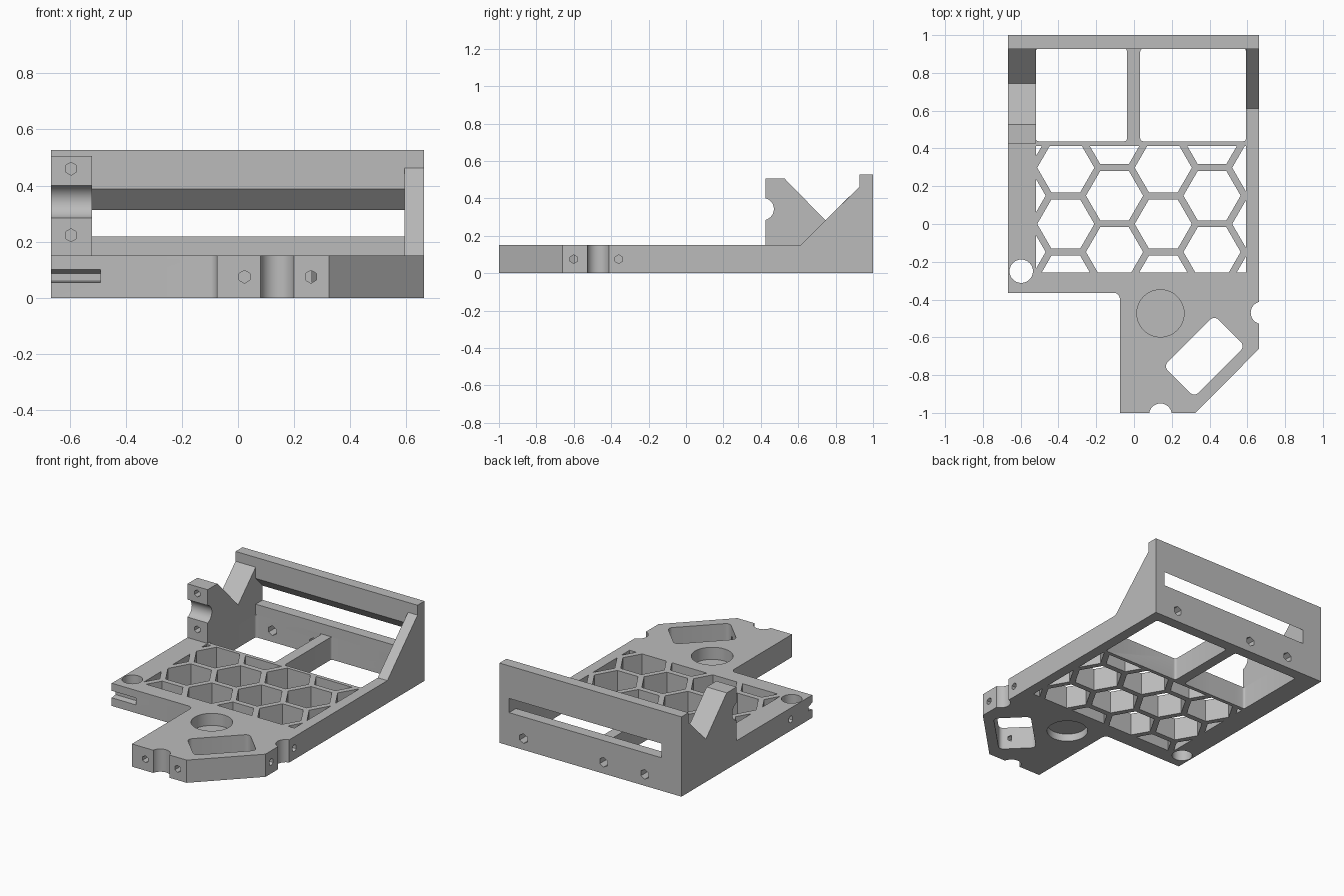
import bpy, bmesh, math
from mathutils import Vector

if "Cube" in bpy.data.objects:
    bpy.data.objects.remove(bpy.data.objects["Cube"], do_unlink=True)

grey = bpy.data.materials.new("plain grey")
grey.use_nodes = True
GREY = (0.5, 0.5, 0.5, 1)
grey.diffuse_color = GREY
grey.node_tree.nodes["Principled BSDF"].inputs["Base Color"].default_value = GREY

LEFT, RIGHT, THICK, MID = -0.667, 0.663, 0.15, 0.075


def add_prism(bm, pts, axis, a, b):
    """Extrude a 2D outline along an axis from a to b."""
    place = {"x": lambda p, t: (t, p[0], p[1]),
             "y": lambda p, t: (p[0], t, p[1]),
             "z": lambda p, t: (p[0], p[1], t)}[axis]
    low = [bm.verts.new(place(p, a)) for p in pts]
    high = [bm.verts.new(place(p, b)) for p in pts]
    bm.faces.new(low)
    bm.faces.new(high[::-1])
    n = len(pts)
    for i in range(n):
        j = (i + 1) % n
        bm.faces.new((low[i], high[i], high[j], low[j]))


def finish(bm, name):
    bmesh.ops.recalc_face_normals(bm, faces=bm.faces)
    mesh = bpy.data.meshes.new(name)
    bm.to_mesh(mesh)
    bm.free()
    mesh.materials.append(grey)
    obj = bpy.data.objects.new(name, mesh)
    bpy.context.collection.objects.link(obj)
    return obj


def prism(name, pts, axis, a, b):
    bm = bmesh.new()
    add_prism(bm, pts, axis, a, b)
    return finish(bm, name)


def ngon(cx, cy, r, n=32, turn=0.0):
    return [(cx + r * math.cos(turn + math.tau * i / n),
             cy + r * math.sin(turn + math.tau * i / n)) for i in range(n)]


def rounded(cx, cy, w, h, r, turn=0.0, steps=5):
    """Rounded rectangle outline, turned about its centre."""
    pts = []
    for k, (sx, sy) in enumerate(((1, 1), (-1, 1), (-1, -1), (1, -1))):
        for i in range(steps + 1):
            a = math.pi / 2 * (k + i / steps)
            x = sx * (w / 2 - r) + r * math.cos(a)
            y = sy * (h / 2 - r) + r * math.sin(a)
            pts.append((cx + x * math.cos(turn) - y * math.sin(turn),
                        cy + x * math.sin(turn) + y * math.cos(turn)))
    return pts


def cut(obj, *cutters):
    """Subtract the cutters, bake the result and drop the cutters."""
    for c in cutters:
        mod = obj.modifiers.new("cut", "BOOLEAN")
        mod.operation, mod.solver, mod.object = "DIFFERENCE", "EXACT", c
    deps = bpy.context.evaluated_depsgraph_get()
    deps.update()
    mesh = bpy.data.meshes.new_from_object(obj.evaluated_get(deps))
    obj.modifiers.clear()
    obj.data = mesh
    for c in cutters:
        bpy.data.objects.remove(c, do_unlink=True)


def screw(axis, u, v, a, b, r=0.023):
    return prism("screw_cutter", ngon(u, v, r, 6, math.pi / 2), axis, a, b)


# Base plate outline with a filleted inner corner and a chamfered nose
fr = 0.03
fillet = [(-0.075 - fr + fr * math.cos(a), -0.365 - fr + fr * math.sin(a))
          for a in (math.pi / 2 * (1 - i / 5) for i in range(6))]
outline = [(LEFT, 1), (LEFT, -0.365)] + fillet + [
    (-0.075, -1), (0.325, -1), (RIGHT, -0.66), (RIGHT, 1)]
plate = prism("base_plate", outline, "z", 0, THICK)

# Honeycomb cutter, trimmed to its rectangular field
X0, X1, Y0, Y1 = -0.52, 0.593, -0.258, 0.414
pitch, bar = 0.298, 0.036
step = pitch * math.sqrt(3) / 2
bm = bmesh.new()
for col in range(-2, 4):
    for row in range(-2, 3):
        cx = -0.103 + step * col
        cy = pitch * row + (0.15 if col % 2 == 0 else 0)
        add_prism(bm, ngon(cx, cy, (pitch - bar) / math.sqrt(3), 6), "z", -0.1, 0.3)
for co, no in (((X0, 0, 0), (-1, 0, 0)), ((X1, 0, 0), (1, 0, 0)),
               ((0, Y0, 0), (0, -1, 0)), ((0, Y1, 0), (0, 1, 0))):
    bmesh.ops.bisect_plane(bm, geom=bm.verts[:] + bm.edges[:] + bm.faces[:],
                           plane_co=Vector(co), plane_no=Vector(no), clear_outer=True)
    bmesh.ops.holes_fill(bm, edges=[e for e in bm.edges if e.is_boundary], sides=0)
honeycomb = finish(bm, "honeycomb_cutter")


def through(pts):
    return prism("through_cutter", pts, "z", -0.1, 0.3)


cutters = [honeycomb]
# Two rear windows either side of the rib
for a, b in ((X0, -0.037), (0.033, X1)):
    cutters.append(through(rounded((a + b) / 2, 0.683, b - a, 0.49, 0.015)))
# Slanted opening, corner hole and edge notches
cutters.append(through(rounded(0.372, -0.70, 0.38, 0.23, 0.03, math.pi / 4)))
cutters.append(through(ngon(-0.597, -0.25, 0.062)))
cutters.append(through(ngon(0.14, -1.01, 0.06)))
cutters.append(through(ngon(0.678, -0.47, 0.06)))
# Round pockets above and below a thin web
for a, b in ((-0.1, 0.05), (0.07, 0.3)):
    cutters.append(prism("pocket_cutter", ngon(0.14, -0.473, 0.125, 48), "z", a, b))
# Side groove at the front corner
groove = [(-0.4, 0.1), (-0.365, 0.1), (-0.325, 0.086), (-0.325, 0.06), (-0.365, 0.054), (-0.4, 0.054)]
cutters.append(prism("groove_cutter", groove, "x", -0.8, -0.49))
# Hexagonal screw holes
for x in (0.023, 0.26):
    cutters.append(screw("y", x, MID, -1.1, -0.86))
for y in (-0.6, -0.36):
    cutters.append(screw("x", y, MID, 0.54, 0.8))
cutters.append(screw("x", -0.14, MID, -0.8, -0.55))
for x in (0.487, -0.098, -0.398):
    cutters.append(screw("y", x, MID, 0.85, 1.1, 0.032))
cut(plate, *cutters)

# Back wall with a long slot whose ceiling slopes
wall = prism("back_wall", [(0.927, THICK), (1, THICK), (1, 0.527), (0.927, 0.527)], "x", LEFT, RIGHT)
slot = [(0.9, 0.218), (1.1, 0.218), (1.1, 0.312), (1, 0.312), (0.927, 0.388), (0.9, 0.388)]
cut(wall, prism("slot_cutter", slot, "x", X0, X1))

# Notched bracket on one side
profile = [(0.425, THICK), (0.927, THICK), (0.927, 0.462), (0.745, 0.283), (0.528, 0.505), (0.425, 0.505)]
bracket = prism("side_bracket", profile, "x", LEFT, X0)
cut(bracket, prism("rod_cutter", ngon(0.41, 0.343, 0.06), "x", -0.8, -0.4),
    *[screw("y", -0.595, z, 0.3, 0.55) for z in (0.46, 0.223)])

# Triangular brace on the other side
brace = prism("side_brace", [(0.612, THICK), (0.927, THICK), (0.927, 0.462)], "x", X1, RIGHT)

# Smooth the round walls, keep the edges sharp
bpy.ops.object.select_all(action="DESELECT")
for obj in (plate, wall, bracket, brace):
    obj.select_set(True)
bpy.context.view_layer.objects.active = plate
bpy.ops.object.shade_smooth_by_angle(angle=math.radians(30))
